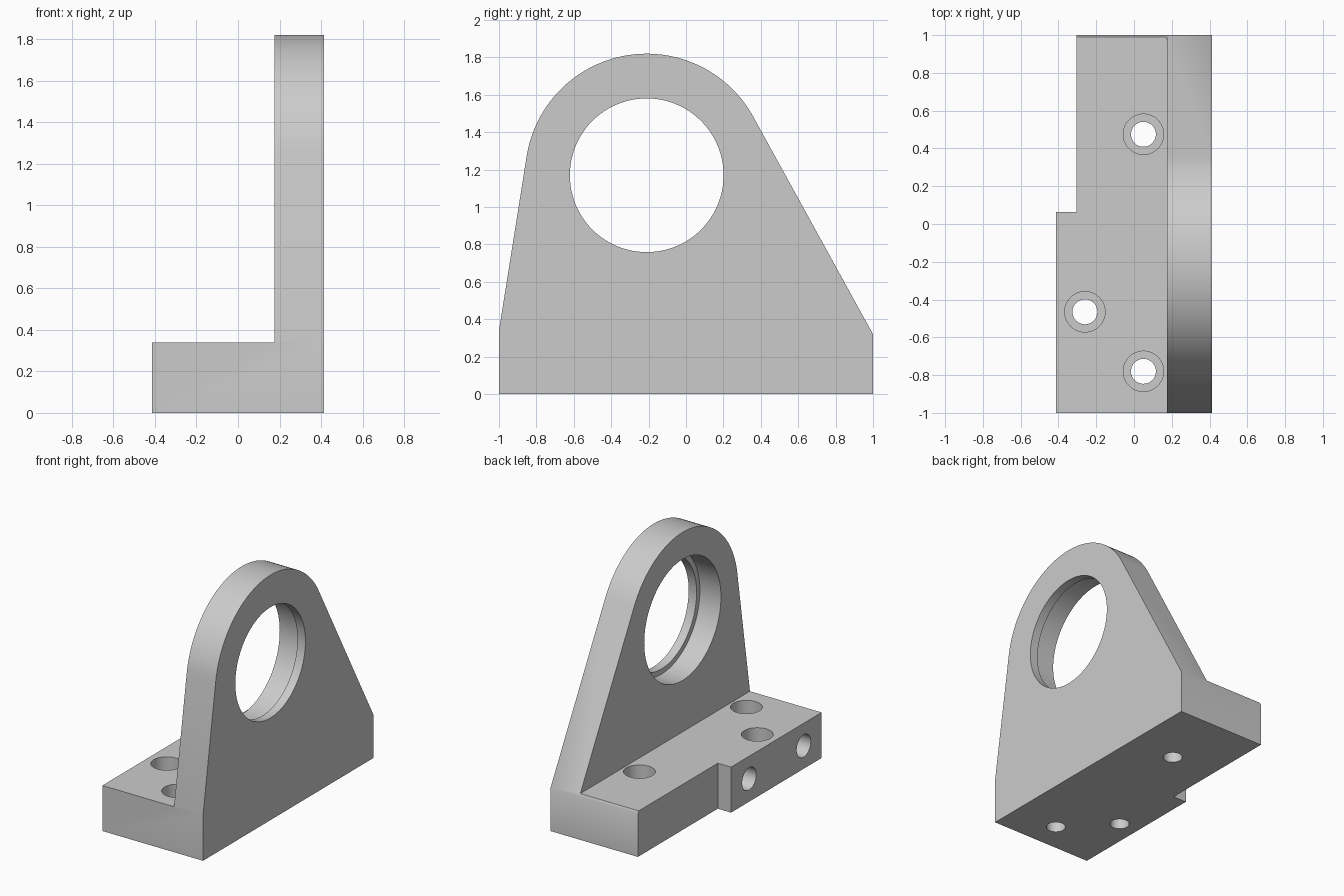
import bpy, math
from math import cos, sin, radians

if "Cube" in bpy.data.objects:
    bpy.data.objects.remove(bpy.data.objects["Cube"])

grey = bpy.data.materials.new("plain grey")
grey.diffuse_color = (0.6, 0.6, 0.6, 1)
grey.use_nodes = True
grey.node_tree.nodes["Principled BSDF"].inputs["Base Color"].default_value = grey.diffuse_color


def mesh_object(name, verts, faces):
    mesh = bpy.data.meshes.new(name)
    mesh.from_pydata(verts, [], faces)
    obj = bpy.data.objects.new(name, mesh)
    bpy.context.collection.objects.link(obj)
    mesh.materials.append(grey)
    return obj


def prism_x(name, outline, x0, x1):
    """Extrude a counterclockwise (y, z) outline along x."""
    n = len(outline)
    verts = [(x, y, z) for x in (x0, x1) for y, z in outline]
    faces = [tuple(reversed(range(n))), tuple(range(n, 2 * n))]
    faces += [(i, (i + 1) % n, n + (i + 1) % n, n + i) for i in range(n)]
    return mesh_object(name, verts, faces)


def box(name, x0, x1, y0, y1, z0, z1):
    return prism_x(name, [(y0, z0), (y1, z0), (y1, z1), (y0, z1)], x0, x1)


def cylinder(name, radius, depth, location, along_x=False, sides=48):
    bpy.ops.mesh.primitive_cylinder_add(
        vertices=sides, radius=radius, depth=depth, location=location,
        rotation=(0, math.pi / 2 if along_x else 0, 0))
    obj = bpy.context.object
    obj.name = name
    obj.data.materials.append(grey)
    return obj


# Side outline: wide foot with two slopes tangent to the round top
CY, CZ, R = -0.21, 1.17, 0.65
BASE_TOP = 0.338


def tangent_angle(y, z, side):
    dy, dz = y - CY, z - CZ
    return math.atan2(dz, dy) + side * math.acos(R / math.hypot(dy, dz))


a0 = tangent_angle(1, 0.32, 1)
a1 = tangent_angle(-1, 0.339, -1) % (2 * math.pi)
STEPS = 64
arc = [a0 + (a1 - a0) * i / STEPS for i in range(STEPS + 1)]
outline = [(-1, 0), (1, 0), (1, 0.32)]
outline += [(CY + R * cos(a), CZ + R * sin(a)) for a in arc]
outline.append((-1, 0.339))
bracket = prism_x("bracket", outline, -0.414, 0.413)

# Space above the base, and the step in the base's side
cutters = [
    box("above_base_cutter", -1, 0.175, -1.5, 1.5, BASE_TOP, 2.5),
    box("side_step_cutter", -1, -0.305, 0.063, 1.5, -0.5, 1),
    # Stepped bore through the upright plate
    cylinder("bore_cutter", 0.411, 1, (0.3, CY, CZ), True, 96),
    cylinder("bore_recess_cutter", 0.45, 0.5, (0.348 - 0.25, CY, CZ), True, 96),
]

# Counterbored screw holes in the base
for x, y in ((0.05, 0.475), (-0.26, -0.465), (0.05, -0.78)):
    cutters.append(cylinder("screw_hole_cutter", 0.066, 1, (x, y, 0.2)))
    cutters.append(cylinder("counterbore_cutter", 0.107, 0.4, (x, y, BASE_TOP)))

# Blind holes in the base's side
for y in (-0.15, -0.79):
    cutters.append(cylinder("side_hole_cutter", 0.083, 0.5, (-0.414, y, 0.17), True))

for cutter in cutters:
    cut = bracket.modifiers.new(cutter.name, "BOOLEAN")
    cut.operation, cut.solver, cut.object = "DIFFERENCE", "EXACT", cutter
    cutter.hide_render = True
    cutter.hide_set(True)

# Bake the cuts, then smooth the curved walls
bpy.context.view_layer.update()
graph = bpy.context.evaluated_depsgraph_get()
baked = bpy.data.meshes.new_from_object(bracket.evaluated_get(graph))
bracket.modifiers.clear()
bracket.data = baked
for cutter in cutters:
    bpy.data.objects.remove(cutter)
bpy.ops.object.select_all(action="DESELECT")
bracket.select_set(True)
bpy.context.view_layer.objects.active = bracket
bpy.ops.object.shade_smooth_by_angle(angle=radians(30))
